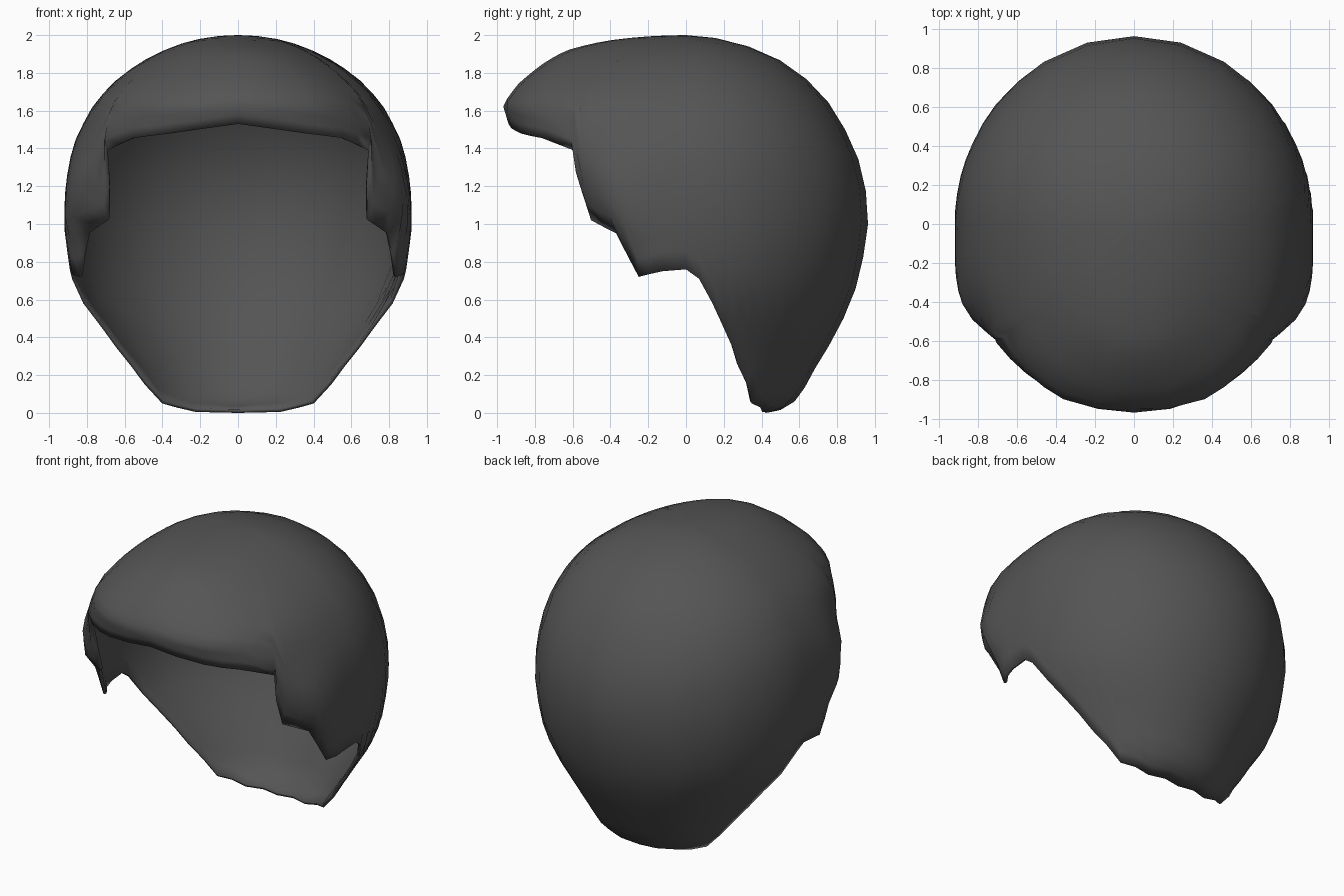
import bpy, bmesh
from math import sin, cos, acos, radians

cube = bpy.data.objects.get("Cube")
if cube:
    bpy.data.objects.remove(cube)

# Shell profile: height, half width, front depth, back depth, front squareness
PROFILE = [
    (2.0, 0, 0, 0, 2), (1.97, .25, .42, .22, 2), (1.92, .39, .63, .39, 2),
    (1.86, .51, .74, .51, 2.1), (1.74, .67, .89, .67, 2.3), (1.63, .765, .97, .765, 2.4),
    (1.53, .82, .94, .825, 2.4), (1.46, .855, .92, .865, 2.4), (1.39, .88, .74, .9, 3),
    (1.2, .915, .59, .95, 5), (1.02, .92, .53, .965, 5), (.95, .917, .42, .96, 5),
    (.72, .885, .335, .92, 5), (.58, .83, .33, .87, 5), (.45, .743, .33, .81, 5),
    (.25, .62, .33, .69, 5), (.05, .51, .33, .565, 5), (0, .42, .33, .42, 5)]

# Rim outline: angle from the front in degrees, height
RIM = [(0, 1.53), (22, 1.48), (36, 1.455), (49.2, 1.39), (50.5, 1.2), (53.8, 1.02),
       (65, .95), (73.4, .72), (82, .75), (90, .76), (94.5, .71), (99.7, .58),
       (105.5, .45), (116, .25), (131, .05), (151, .005), (180, 0)]
ROWS = 18


def polar(z):
    return acos(max(-1, min(1, z - 1)))


def section(t):
    """Interpolate the profile at polar angle t."""
    for a, b in zip(PROFILE, PROFILE[1:]):
        ta, tb = polar(a[0]), polar(b[0])
        if t <= tb + 1e-6:
            k = (t - ta) / (tb - ta)
            return [p + (q - p) * k for p, q in zip(a[1:], b[1:])]
    return PROFILE[-1][1:]


def shell_point(angle, t):
    """Point on the shell at an angle from the front and a polar angle."""
    width, front, back, power = section(t)
    s, c = sin(angle), cos(angle)
    depth = front if c > 0 else back
    n = power if c > 0 else 2
    if t < 1e-4:
        return (0, 0, 2)
    r = (abs(s / width) ** n + abs(c / depth) ** n) ** (-1 / n)
    return (r * s, -r * c, 1 + cos(t))


# Columns for one side, with extra ones in the wide gaps, then mirrored
half = []
for (a0, z0), (a1, z1) in zip(RIM, RIM[1:]):
    steps = 2 if a1 - a0 > 8 else 1
    for i in range(steps):
        k = i / steps
        half.append((radians(a0 + (a1 - a0) * k), polar(z0 + (z1 - z0) * k)))
half.append((radians(180), polar(0)))
columns = half + [(-a, t) for a, t in reversed(half[1:-1])]

# Helmet shell
bm = bmesh.new()
grid = [[bm.verts.new(shell_point(a, t * i / ROWS)) for i in range(ROWS + 1)]
        for a, t in columns]
for left, right in zip(grid, grid[1:] + grid[:1]):
    for i in range(ROWS):
        bm.faces.new((left[i], left[i + 1], right[i + 1], right[i]))
bmesh.ops.remove_doubles(bm, verts=bm.verts, dist=1e-4)
bmesh.ops.recalc_face_normals(bm, faces=bm.faces)
bm.faces.ensure_lookup_table()
top = max(bm.faces, key=lambda f: f.calc_center_median().z)
if top.normal.z < 0:
    bmesh.ops.reverse_faces(bm, faces=bm.faces)
mesh = bpy.data.meshes.new("helmet_shell")
bm.to_mesh(mesh)
bm.free()
shell = bpy.data.objects.new("helmet_shell", mesh)
bpy.context.collection.objects.link(shell)

# Thin wall
wall = shell.modifiers.new("wall", 'SOLIDIFY')
wall.thickness = 0.02
wall.offset = -1

# Dark grey colour
grey = bpy.data.materials.new("dark_grey")
grey.use_nodes = True
colour = (0.09, 0.09, 0.09, 1)
grey.diffuse_color = colour
grey.node_tree.nodes["Principled BSDF"].inputs["Base Color"].default_value = colour
mesh.materials.append(grey)

# Smooth shading with a crisp rim
bpy.ops.object.select_all(action='DESELECT')
shell.select_set(True)
bpy.context.view_layer.objects.active = shell
bpy.ops.object.shade_smooth_by_angle(angle=radians(50))
